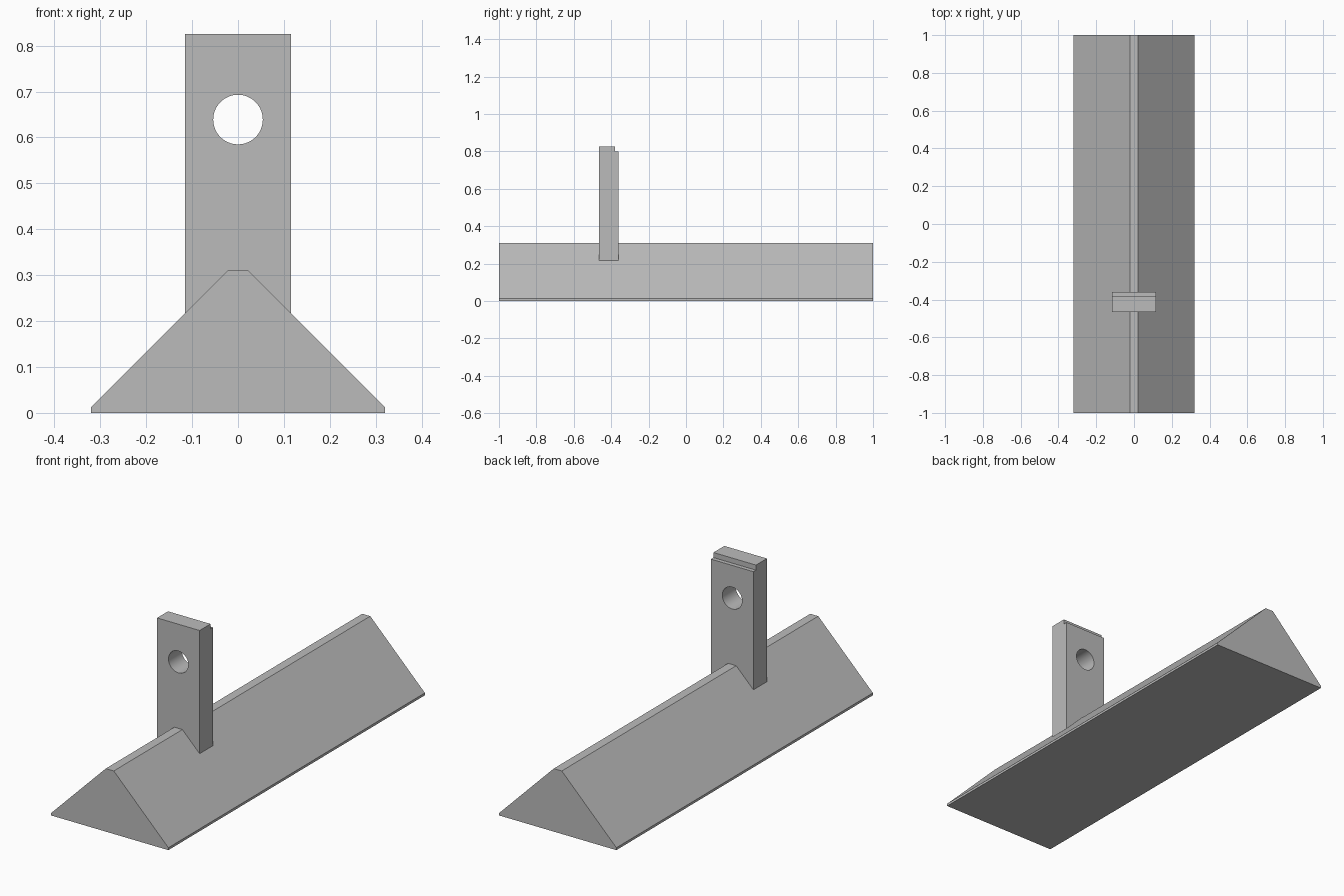
import bpy
import bmesh
import math
from mathutils import Vector

cube = bpy.data.objects.get("Cube")
if cube:
    bpy.data.objects.remove(cube, do_unlink=True)

# Single plain grey material
grey = bpy.data.materials.new("plain grey")
grey.use_nodes = True
colour = (0.5, 0.5, 0.5, 1)
grey.diffuse_color = colour
grey.node_tree.nodes["Principled BSDF"].inputs["Base Color"].default_value = colour


def extrude_profile(name, points, offset):
    """Make a solid by sweeping a closed 3D outline along an offset."""
    bm = bmesh.new()
    face = bm.faces.new([bm.verts.new(p) for p in points])
    result = bmesh.ops.extrude_face_region(bm, geom=[face])
    moved = [v for v in result["geom"] if isinstance(v, bmesh.types.BMVert)]
    bmesh.ops.translate(bm, verts=moved, vec=Vector(offset))
    bmesh.ops.recalc_face_normals(bm, faces=bm.faces)
    mesh = bpy.data.meshes.new(name)
    bm.to_mesh(mesh)
    bm.free()
    mesh.materials.append(grey)
    obj = bpy.data.objects.new(name, mesh)
    bpy.context.collection.objects.link(obj)
    return obj


# Long wedge base with a narrow flat ridge and thin vertical lips
half = [(0.32, 0), (0.32, 0.012), (0.022, 0.311)]
outline = half + [(-x, z) for x, z in reversed(half)]
extrude_profile("wedge_base", [(x, -1, z) for x, z in outline], (0, 2, 0))

# Upright plate with a small step along its rear top edge
front, back, step = -0.465, -0.36, -0.38
width = 0.116
side = [(front, 0.217), (back, 0.217), (back, 0.80), (step, 0.80),
        (step, 0.825), (front, 0.825)]
plate = extrude_profile("upright_plate", [(-width, y, z) for y, z in side],
                        (2 * width, 0, 0))

# Round hole through the plate
bpy.ops.mesh.primitive_cylinder_add(
    vertices=64, radius=0.054, depth=0.4,
    location=(0, (front + back) / 2, 0.639), rotation=(math.pi / 2, 0, 0))
cutter = bpy.context.object
cutter.name = "hole_cutter"
cutter.hide_render = True
cutter.data.materials.append(grey)
cut = plate.modifiers.new("hole", 'BOOLEAN')
cut.operation = 'DIFFERENCE'
cut.solver = 'EXACT'
cut.object = cutter

bpy.ops.object.select_all(action='DESELECT')
plate.select_set(True)
bpy.context.view_layer.objects.active = plate
bpy.ops.object.modifier_apply(modifier=cut.name)
bpy.data.objects.remove(cutter, do_unlink=True)
bpy.ops.object.shade_smooth_by_angle(angle=math.radians(30))
